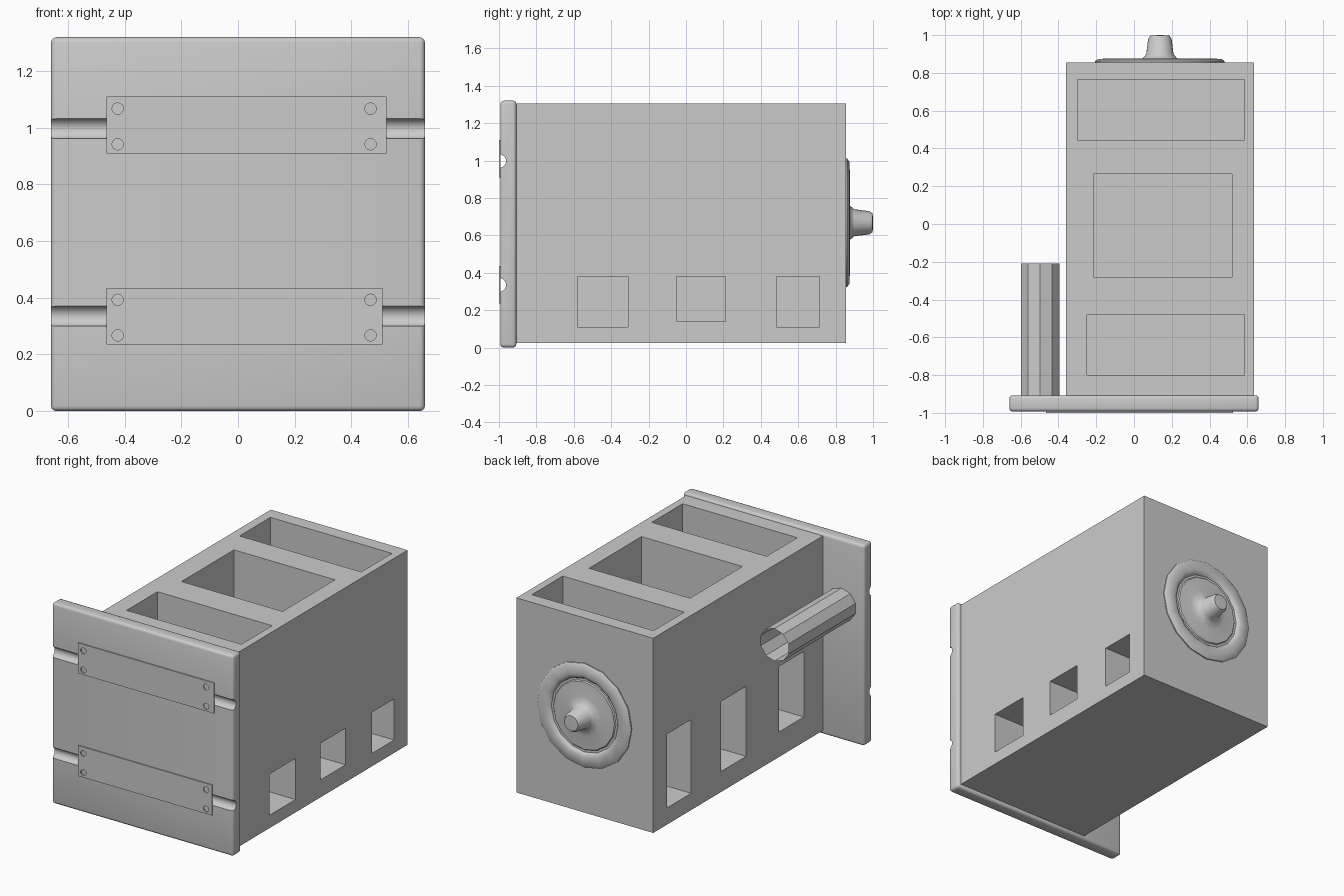
import bpy, bmesh, math
from mathutils import Matrix, Vector

cube = bpy.data.objects.get("Cube")
if cube:
    bpy.data.objects.remove(cube, do_unlink=True)

grey = bpy.data.materials.new("plain_grey")
grey.use_nodes = True
COLOUR = (0.6, 0.6, 0.6, 1)
grey.diffuse_color = COLOUR
grey.node_tree.nodes["Principled BSDF"].inputs["Base Color"].default_value = COLOUR


def add_box(bm, x0, x1, y0, y1, z0, z1):
    size = Matrix.Diagonal((x1 - x0, y1 - y0, z1 - z0, 1))
    centre = Matrix.Translation(((x0 + x1) / 2, (y0 + y1) / 2, (z0 + z1) / 2))
    bmesh.ops.create_cube(bm, size=1, matrix=centre @ size)


def add_rod(bm, centre, radius, length, axis, sides, caps=True, turn=0):
    aim = Vector(axis).to_track_quat("Z", "Y").to_matrix().to_4x4()
    spin = Matrix.Rotation(turn, 4, "Z")
    bmesh.ops.create_cone(bm, cap_ends=caps, segments=sides, radius1=radius, radius2=radius,
                          depth=length, matrix=Matrix.Translation(centre) @ aim @ spin)


def finish(bm, name):
    mesh = bpy.data.meshes.new(name)
    bm.to_mesh(mesh)
    bm.free()
    mesh.materials.append(grey)
    obj = bpy.data.objects.new(name, mesh)
    bpy.context.collection.objects.link(obj)
    return obj


def make_active(obj):
    bpy.ops.object.select_all(action="DESELECT")
    obj.select_set(True)
    bpy.context.view_layer.objects.active = obj


def cut(obj, cutter_bm):
    cutter = finish(cutter_bm, "cutter")
    cutter.hide_render = True
    mod = obj.modifiers.new("cut", "BOOLEAN")
    mod.object = cutter
    mod.operation = "DIFFERENCE"
    mod.solver = "EXACT"
    make_active(obj)
    bpy.ops.object.modifier_apply(modifier=mod.name)
    bpy.data.objects.remove(cutter, do_unlink=True)


def smooth(obj, degrees):
    make_active(obj)
    bpy.ops.object.shade_smooth_by_angle(angle=math.radians(degrees))


# Main block with open compartments on top and windows on both sides
LEFT, RIGHT, TOP = 0.635, -0.36, 1.305
bm = bmesh.new()
add_box(bm, RIGHT, LEFT, -0.912, 0.855, 0.025, TOP)
block = finish(bm, "main_block")

bm = bmesh.new()
for x0, x1, y0, y1 in [(-0.3, 0.585, 0.445, 0.765),
                       (-0.215, 0.52, -0.28, 0.265),
                       (-0.25, 0.585, -0.8, -0.48)]:
    add_box(bm, x0, x1, y0, y1, 0.75, TOP + 0.1)
for y0, y1, z0 in [(-0.58, -0.31, 0.11), (-0.05, 0.21, 0.14), (0.485, 0.715, 0.11)]:
    add_box(bm, LEFT - 0.35, LEFT + 0.1, y0, y1, z0, 0.38)
for y0, y1, z0 in [(-0.71, -0.45, 0.19), (-0.11, 0.15, 0.16), (0.46, 0.71, 0.135)]:
    add_box(bm, RIGHT - 0.1, RIGHT + 0.35, y0, y1, z0, 0.62)
cut(block, bm)

# Front panel with rounded edges and two half-round grooves
FRONT = -0.993
bm = bmesh.new()
add_box(bm, -0.66, 0.66, FRONT, -0.907, 0, 1.32)
bmesh.ops.bevel(bm, geom=bm.edges[:], offset=0.018, segments=3, profile=0.5, affect="EDGES")
panel = finish(bm, "front_panel")
bm = bmesh.new()
for z in (0.335, 0.997):
    add_rod(bm, (0, FRONT - 0.005, z), 0.036, 2, (1, 0, 0), 20)
cut(panel, bm)
smooth(panel, 40)

# Cover strips over the grooves, with screw holes
for name, x1, z0 in [("lower_strip", 0.51, 0.235), ("upper_strip", 0.525, 0.91)]:
    bm = bmesh.new()
    add_box(bm, -0.465, x1, -1, FRONT + 0.001, z0, z0 + 0.2)
    strip = finish(bm, name)
    bm = bmesh.new()
    for x in (-0.425, 0.468):
        for z in (z0 + 0.032, z0 + 0.158):
            add_rod(bm, (x, FRONT, z), 0.02, 0.1, (0, 1, 0), 16)
    cut(strip, bm)

# Open ten-sided tube behind the panel
bm = bmesh.new()
add_rod(bm, (-0.497, -0.56, 0.892), 0.107, 0.7, (0, 1, 0), 10, caps=False)
finish(bm, "side_tube")

# Turned wheel and knob on the back: radius and distance along y
PROFILE = [(0.343, 0.853), (0.343, 0.862), (0.325, 0.874), (0.27, 0.876), (0.25, 0.868),
           (0.242, 0.857), (0.228, 0.857), (0.222, 0.864), (0.13, 0.87), (0.09, 0.878),
           (0.072, 0.9), (0.062, 0.98), (0.05, 0.998), (0, 1)]
bm = bmesh.new()
points = [bm.verts.new((0.137 + r, y, 0.667)) for r, y in PROFILE]
edges = [bm.edges.new(pair) for pair in zip(points, points[1:])]
bmesh.ops.spin(bm, geom=points + edges, cent=(0.137, 0, 0.667), axis=(0, 1, 0),
               angle=math.tau, steps=16)
bmesh.ops.remove_doubles(bm, verts=bm.verts[:], dist=0.0005)
bmesh.ops.recalc_face_normals(bm, faces=bm.faces[:])
wheel = finish(bm, "back_wheel")
# The open rim faces the block, so the knob tip must face +y
tip = max(wheel.data.polygons, key=lambda p: p.center.y)
if tip.normal.y < 0:
    wheel.data.flip_normals()
smooth(wheel, 40)
